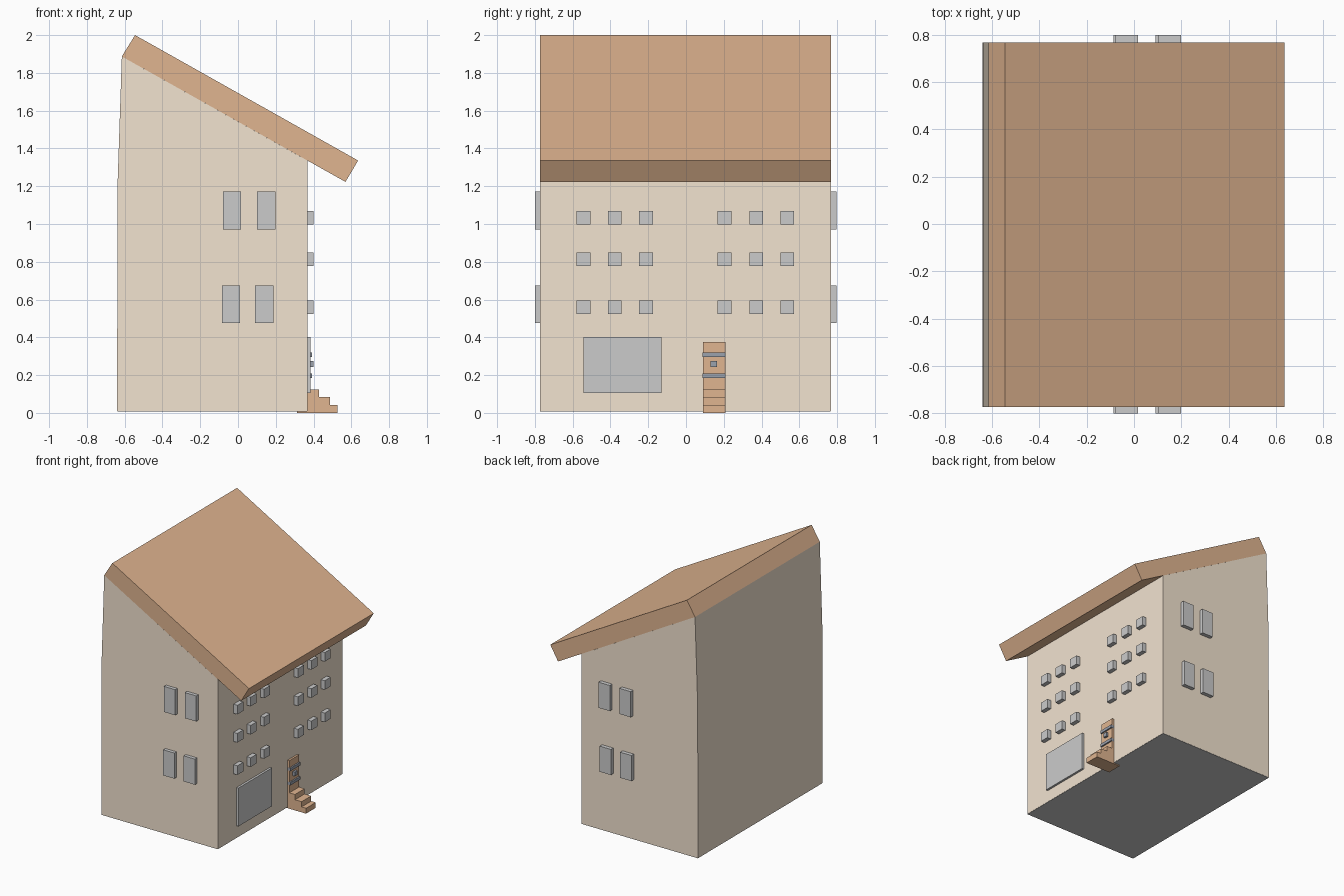
import bpy
import bmesh

if "Cube" in bpy.data.objects:
    bpy.data.objects.remove(bpy.data.objects["Cube"])


def material(name, rgb):
    m = bpy.data.materials.new(name)
    m.diffuse_color = (*rgb, 1)
    m.use_nodes = True
    m.node_tree.nodes["Principled BSDF"].inputs["Base Color"].default_value = m.diffuse_color
    return m


TAN = material("tan_plaster", (0.89, 0.77, 0.63))
BROWN = material("red_brown", (0.745, 0.46, 0.28))
IRON = material("dark_iron", (0.33, 0.36, 0.42))


def prism(name, profile, y0, y1, mat=None):
    """Extrude an x-z profile along y."""
    bm = bmesh.new()
    face = bm.faces.new([bm.verts.new((x, y0, z)) for x, z in profile])
    ext = bmesh.ops.extrude_face_region(bm, geom=[face])["geom"]
    verts = [g for g in ext if isinstance(g, bmesh.types.BMVert)]
    bmesh.ops.translate(bm, verts=verts, vec=(0, y1 - y0, 0))
    bmesh.ops.recalc_face_normals(bm, faces=bm.faces)
    mesh = bpy.data.meshes.new(name)
    bm.to_mesh(mesh)
    bm.free()
    if mat:
        mesh.materials.append(mat)
    obj = bpy.data.objects.new(name, mesh)
    bpy.context.collection.objects.link(obj)
    return obj


def box(name, x, y, z, mat=None):
    return prism(name, [(x[0], z[0]), (x[1], z[0]), (x[1], z[1]), (x[0], z[1])], *y, mat)


Y0, Y1 = -0.773, 0.767   # gable walls
WALL = 0.367             # wall with the door

# House body, grey underside and single-pitch roof slab
prism("house_walls", [(-0.64, 0.01), (WALL, 0.01), (WALL, 1.336),
                      (-0.615, 1.887), (-0.638, 1.2)], Y0, Y1, TAN)
box("floor", (-0.639, WALL - 0.001), (Y0 + 0.001, Y1 - 0.001), (0.008, 0.03))
prism("roof", [(-0.615, 1.887), (0.569, 1.223), (0.636, 1.336), (-0.545, 2.0)], Y0, Y1, BROWN)

# Tall windows on both gable walls
for y in ((-0.80, Y0 + 0.02), (Y1 - 0.02, 0.797)):
    for z, columns in (((0.972, 1.172), (-0.08, 0.101)), ((0.475, 0.675), (-0.086, 0.091))):
        for x in columns:
            box("gable_window", (x, x + 0.097), y, z)

# Small windows above the door
for z in (0.524, 0.777, 0.997):
    for y in (-0.579, -0.414, -0.249, 0.168, 0.335, 0.5):
        box("small_window", (WALL - 0.02, 0.4), (y, y + 0.073), (z, z + 0.071))

# Large ground-floor window
box("large_window", (WALL - 0.02, 0.384), (-0.542, -0.13), (0.104, 0.403))

# Door with iron bands and handle
DOOR = (0.089, 0.208)
box("door", (WALL - 0.02, 0.382), DOOR, (0.05, 0.376), BROWN)
for z in (0.186, 0.297):
    box("door_band", (WALL, 0.393), (DOOR[0] - 0.001, DOOR[1] + 0.001), (z, z + 0.023), IRON)
box("door_handle", (WALL, 0.4), (0.13, 0.163), (0.243, 0.275), IRON)

# Entrance steps
prism("steps", [(0.312, 0), (0.526, 0), (0.526, 0.042), (0.487, 0.042), (0.487, 0.083),
                (0.43, 0.083), (0.43, 0.124), (0.312, 0.124)], *DOOR, BROWN)
